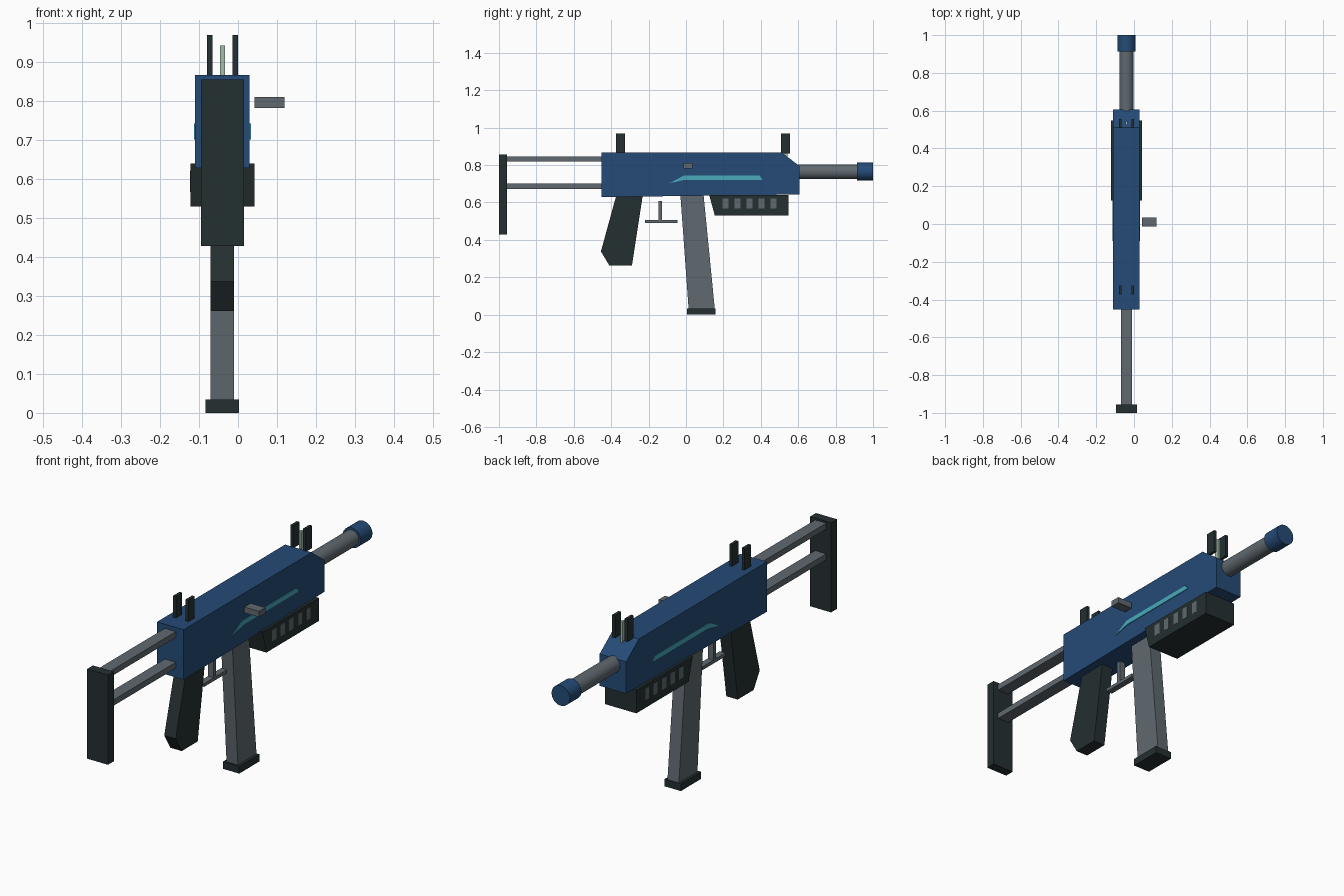
import bpy, bmesh, math
from mathutils import Matrix

if "Cube" in bpy.data.objects:
    bpy.data.objects.remove(bpy.data.objects["Cube"])

CX = -0.04  # centre plane of the body


def material(name, rgb):
    m = bpy.data.materials.new(name)
    m.diffuse_color = (*rgb, 1)
    m.use_nodes = True
    m.node_tree.nodes["Principled BSDF"].inputs["Base Color"].default_value = m.diffuse_color
    return m


BLUE = material("blue", (0.018, 0.070, 0.185))
DARK = material("dark green black", (0.018, 0.029, 0.030))
GREY = material("grey", (0.115, 0.141, 0.160))
CYAN = material("cyan", (0.065, 0.400, 0.500))
PALE = material("pale green", (0.376, 0.515, 0.402))


def finish(name, bm, mat):
    bmesh.ops.recalc_face_normals(bm, faces=bm.faces)
    me = bpy.data.meshes.new(name)
    bm.to_mesh(me)
    bm.free()
    me.materials.append(mat)
    ob = bpy.data.objects.new(name, me)
    bpy.context.collection.objects.link(ob)
    return ob


def prism(name, profile, x0, x1, mat):
    """Extrude a (y, z) side profile from x0 to x1."""
    bm = bmesh.new()
    face = bm.faces.new([bm.verts.new((x0, y, z)) for y, z in profile])
    ext = bmesh.ops.extrude_face_region(bm, geom=[face])
    moved = [v for v in ext["geom"] if isinstance(v, bmesh.types.BMVert)]
    bmesh.ops.translate(bm, verts=moved, vec=(x1 - x0, 0, 0))
    return finish(name, bm, mat)


def box(name, x0, x1, y0, y1, z0, z1, mat):
    return prism(name, [(y0, z0), (y1, z0), (y1, z1), (y0, z1)], x0, x1, mat)


def centred(name, half, profile, mat):
    return prism(name, profile, CX - half, CX + half, mat)


def tube(name, radius, y0, y1, z, mat):
    bm = bmesh.new()
    bmesh.ops.create_cone(bm, cap_ends=True, segments=32, radius1=radius,
                          radius2=radius, depth=y1 - y0,
                          matrix=Matrix.Translation((CX, (y0 + y1) / 2, z))
                          @ Matrix.Rotation(math.pi / 2, 4, "X"))
    ob = finish(name, bm, mat)
    bpy.context.view_layer.objects.active = ob
    ob.select_set(True)
    bpy.ops.object.shade_smooth_by_angle()
    ob.select_set(False)


# Main body with sloped nose
centred("body", 0.07, [(-0.452, 0.629), (0.607, 0.643), (0.607, 0.795),
                       (0.512, 0.867), (-0.452, 0.867)], BLUE)

# Barrel and muzzle
tube("barrel", 0.038, 0.59, 0.92, 0.764, GREY)
tube("muzzle", 0.048, 0.913, 1.0, 0.765, BLUE)

# Shoulder stock: two bars and a plate
for label, z in (("upper", 0.833), ("lower", 0.687)):
    box(label + "_stock_bar", CX - 0.029, CX + 0.029, -0.97, -0.44,
        z - 0.014, z + 0.014, GREY)
box("stock_plate", CX - 0.055, CX + 0.055, -1.0, -0.956, 0.429, 0.856, DARK)

# Rear grip
centred("grip", 0.03, [(-0.372, 0.64), (-0.231, 0.64), (-0.289, 0.262),
                       (-0.409, 0.262), (-0.455, 0.338)], DARK)

# Magazine and its base
centred("magazine", 0.03, [(-0.030, 0.64), (0.094, 0.64), (0.154, 0.03),
                           (0.014, 0.03)], GREY)
box("magazine_base", CX - 0.043, CX + 0.043, 0.005, 0.157, 0.0, 0.034, DARK)

# Trigger and lower guard bar
box("trigger", CX - 0.015, CX + 0.015, -0.147, -0.128, 0.50, 0.608, GREY)
box("trigger_guard", CX - 0.015, CX + 0.015, -0.219, -0.046, 0.491, 0.507, GREY)

# Handguard under the nose
centred("handguard", 0.082, [(0.124, 0.64), (0.548, 0.64), (0.548, 0.53),
                             (0.154, 0.53)], DARK)

# Charging handle on the right side
box("charging_handle", 0.042, 0.12, -0.013, 0.034, 0.783, 0.811, GREY)

# Side details repeated left and right
for label, s in (("right", 1), ("left", -1)):
    for i in range(5):
        y = 0.195 + i * 0.0645
        box(f"{label}_vent_{i + 1}", CX + s * 0.080, CX + s * 0.083,
            y, y + 0.032, 0.567, 0.622, GREY)
    prism(label + "_stripe", [(-0.090, 0.702), (-0.013, 0.743), (0.394, 0.743),
                              (0.410, 0.721), (-0.008, 0.721)],
          CX + s * 0.067, CX + s * 0.073, CYAN)
    # Sight posts
    for end, y in (("rear", -0.350), ("front", 0.532)):
        x = CX + s * 0.033
        box(f"{end}_{label}_sight", x - 0.007, x + 0.007, y - 0.024, y + 0.024,
            0.862, 0.970, DARK)

# Pale centre post of the front sight
box("front_sight_post", CX - 0.006, CX + 0.006, 0.523, 0.543, 0.84, 0.943, PALE)
